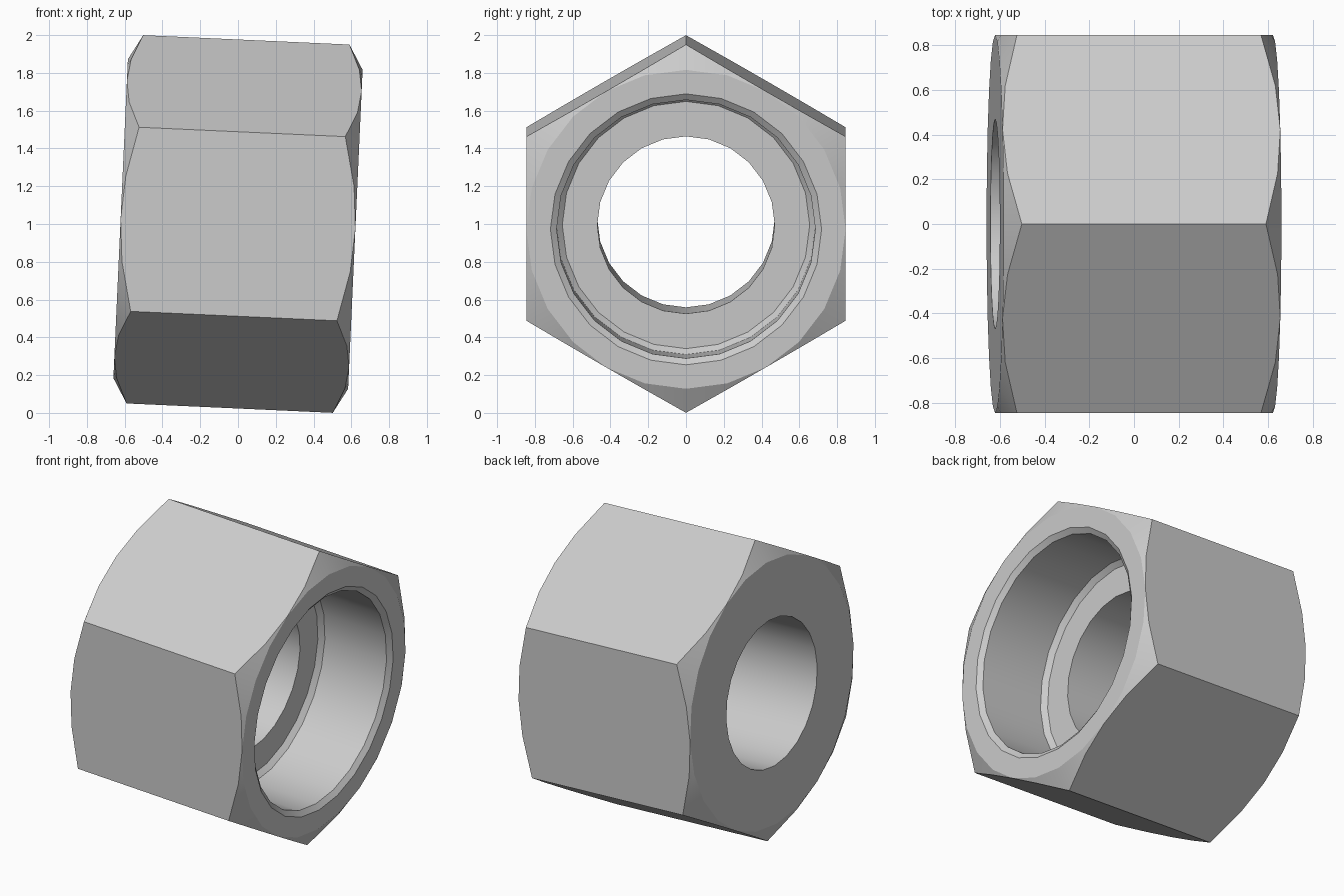
import bpy, bmesh
from math import cos, sin, tan, radians, pi
from mathutils import Matrix

cube = bpy.data.objects.get("Cube")
if cube:
    bpy.data.objects.remove(cube, do_unlink=True)

SEGMENTS = 24          # four facets per hexagon side
APOTHEM = 0.845        # centre to flat
HALF = 0.622           # half the length along the axis
TILT = radians(2.6)    # slight lean of the axis

# Plain steel
steel = bpy.data.materials.new("steel_grey")
steel.use_nodes = True
colour = (0.6, 0.6, 0.6, 1)
steel.diffuse_color = colour
steel.node_tree.nodes["Principled BSDF"].inputs["Base Color"].default_value = colour


def hex_radius(angle):
    """Distance from the axis to the hexagon, with a corner at angle zero."""
    return APOTHEM / cos((angle % (pi / 3)) - pi / 6)


def round_ring(axial, radius):
    return lambda angle: (axial, radius)


def hex_ring(side):
    """Edge where the conical corner chamfer meets the hexagon flats."""
    def point(angle):
        r = hex_radius(angle)
        return side * (HALF - (r - APOTHEM) * tan(radians(30))), r
    return point


# Closed section: outside from left to right, then back through the bore
section = [
    round_ring(-HALF, 0.47),
    round_ring(-HALF, APOTHEM),
    hex_ring(-1),
    hex_ring(1),
    round_ring(HALF, APOTHEM),
    round_ring(HALF, 0.718),          # mouth chamfer
    round_ring(HALF - 0.025, 0.685),
    round_ring(0.15, 0.685),          # counterbore wall
    round_ring(0.12, 0.655),          # floor chamfer
    round_ring(0.12, 0.47),           # floor to through hole
]

bm = bmesh.new()
rings = []
for ring in section:
    verts = []
    for i in range(SEGMENTS):
        angle = 2 * pi * i / SEGMENTS
        axial, r = ring(angle)
        verts.append(bm.verts.new((axial, r * sin(angle), r * cos(angle))))
    rings.append(verts)

for k, ring in enumerate(rings):
    following = rings[(k + 1) % len(rings)]
    for i in range(SEGMENTS):
        j = (i + 1) % SEGMENTS
        bm.faces.new((ring[i], ring[j], following[j], following[i]))

# Chamfers vanish at the middle of each flat
bmesh.ops.remove_doubles(bm, verts=bm.verts, dist=0.0005)
bmesh.ops.recalc_face_normals(bm, faces=bm.faces)
bmesh.ops.transform(bm, verts=bm.verts,
                    matrix=Matrix.Translation((0, 0, 1)) @ Matrix.Rotation(TILT, 4, 'Y'))

mesh = bpy.data.meshes.new("hex_nut")
bm.to_mesh(mesh)
bm.free()
mesh.materials.append(steel)
nut = bpy.data.objects.new("hex_nut", mesh)
bpy.context.collection.objects.link(nut)

bpy.ops.object.select_all(action='DESELECT')
nut.select_set(True)
bpy.context.view_layer.objects.active = nut
bpy.ops.object.shade_smooth_by_angle(angle=radians(22))
